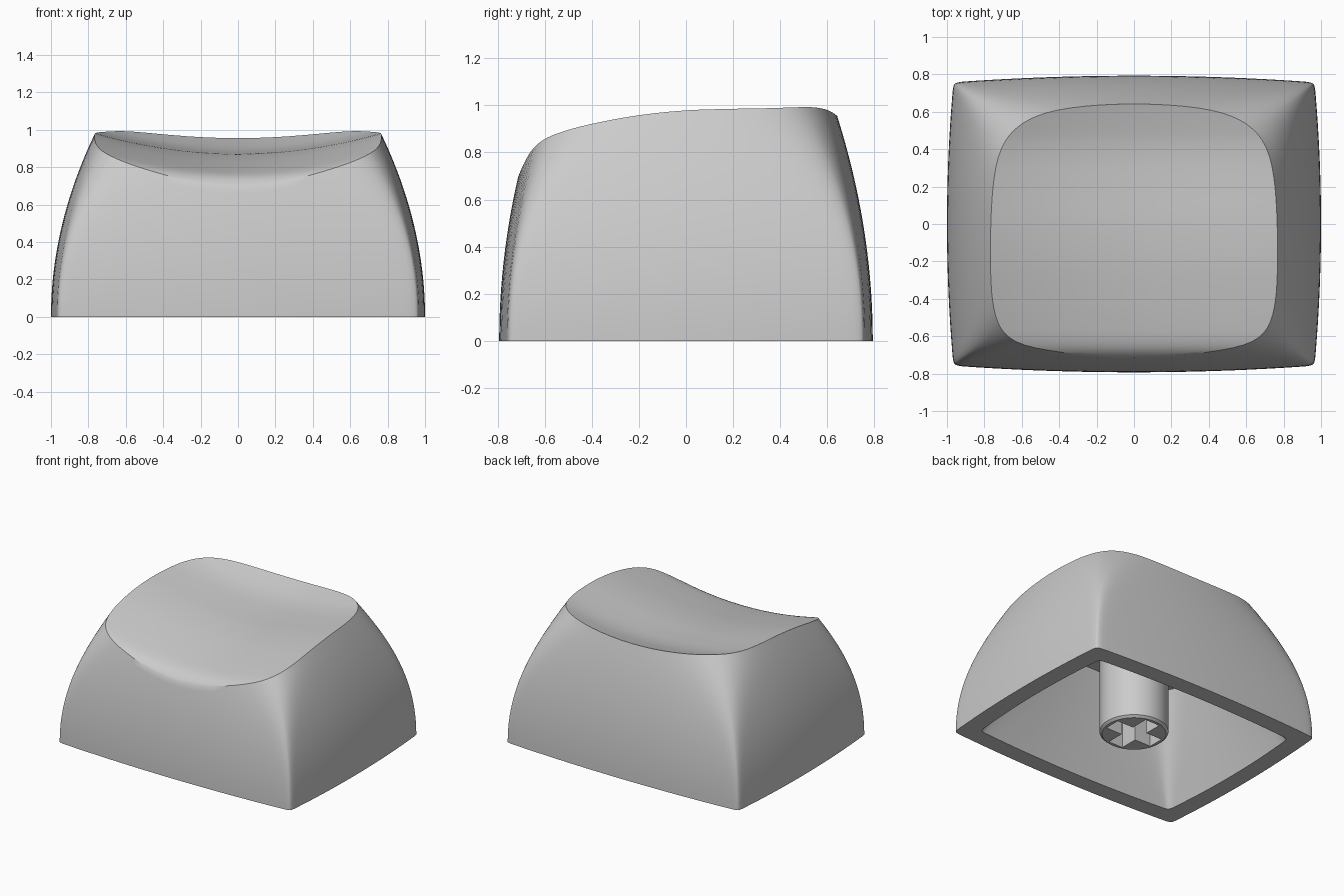
import bpy, bmesh, math

if "Cube" in bpy.data.objects:
    bpy.data.objects.remove(bpy.data.objects["Cube"])

SIDE = 28          # segments per side of the rounded rectangle
RINGS = 20
CEILING = 0.70     # height of the flat inside ceiling

# Centre line of the scooped top, front to back (y, z)
SCOOP = [(-0.80, 0.54), (-0.75, 0.63), (-0.71, 0.70), (-0.675, 0.738), (-0.62, 0.764),
         (-0.53, 0.786), (-0.4, 0.812), (-0.2, 0.846), (0, 0.867), (0.2, 0.877),
         (0.35, 0.887), (0.45, 0.902), (0.53, 0.922), (0.6, 0.942), (0.645, 0.956),
         (0.7, 0.973), (0.8, 1.0)]


def directions():
    """Ray directions round a rectangle, packed closely at the corners."""
    out = []
    corners = [(0.96, -0.75), (0.96, 0.75), (-0.96, 0.75), (-0.96, -0.75)]
    for i, (x0, y0) in enumerate(corners):
        x1, y1 = corners[(i + 1) % 4]
        for k in range(SIDE):
            u = 0.5 - 0.5 * math.cos(math.pi * k / SIDE)
            out.append((x0 + (x1 - x0) * u, y0 + (y1 - y0) * u))
    return out


def reach(c, s, a, h, bulge):
    """Distance along a ray to a side at a that bows in by bulge at height h."""
    c, q = abs(c), bulge * (s / h) ** 2
    return 2 * a / (c + math.sqrt(c * c + 4 * q * a))


def section(d, a, h, bulge, n):
    """Point of a bowed rectangle with softened corners."""
    dx = reach(d[0], d[1], a, h, bulge)
    dy = reach(d[1], d[0], h, a, bulge)
    r = (dx ** -n + dy ** -n) ** (-1 / n)
    return d[0] * r, d[1] * r


def outer(d, z):
    return section(d, 1 - 0.245 * z * z, 0.793 - 0.166 * z * z,
                   0.038 + 0.036 * z * z, 1 / (0.013 + 0.14 * z ** 3))


def inner(d, z):
    t = z / CEILING
    return section(d, 0.87 - 0.255 * t, 0.665 - 0.245 * t,
                   0.036 + 0.02 * t, 1 / (0.014 + 0.1 * t))


def slope(i):
    i = min(max(i, 1), len(SCOOP) - 2)
    (y0, z0), (y1, z1) = SCOOP[i - 1], SCOOP[i + 1]
    return (z1 - z0) / (y1 - y0)


def dish(x, y):
    """Height of the scooped top: smooth curve through SCOOP, raised at the sides."""
    y = min(max(y, SCOOP[0][0]), SCOOP[-1][0])
    i = 0
    while i < len(SCOOP) - 2 and y > SCOOP[i + 1][0]:
        i += 1
    (y0, z0), (y1, z1) = SCOOP[i], SCOOP[i + 1]
    w = y1 - y0
    t = (y - y0) / w
    z = (z0 * (1 + 2 * t) * (1 - t) ** 2 + z1 * t * t * (3 - 2 * t)
         + w * t * (1 - t) * (slope(i) * (1 - t) - slope(i + 1) * t))
    return z + 0.19 * x * x


def rim_height(d):
    lo, hi = 0.3, 1.2
    for _ in range(40):
        m = (lo + hi) / 2
        if m < dish(*outer(d, m)):
            lo = m
        else:
            hi = m
    return lo


def finish(name, bm):
    bmesh.ops.recalc_face_normals(bm, faces=bm.faces)
    me = bpy.data.meshes.new(name)
    bm.to_mesh(me)
    bm.free()
    ob = bpy.data.objects.new(name, me)
    bpy.context.collection.objects.link(ob)
    return ob


def smooth(ob):
    bpy.ops.object.select_all(action='DESELECT')
    ob.select_set(True)
    bpy.context.view_layer.objects.active = ob
    bpy.ops.object.shade_smooth_by_angle(angle=math.radians(32))


# Cap shell: ceiling -> inner walls -> bottom edge -> outer walls -> dished top
dirs = directions()
tops = [rim_height(d) for d in dirs]
bm = bmesh.new()
loops = []
for k in range(11):
    z = CEILING * (1 - k / 10)
    loops.append([bm.verts.new((*inner(d, z), z)) for d in dirs])
for k in range(RINGS + 1):
    loops.append([bm.verts.new((*outer(d, h * k / RINGS), h * k / RINGS))
                  for d, h in zip(dirs, tops)])
rim = [v.co.copy() for v in loops[-1]]
for k in range(1, RINGS):
    f = 1 - (k / RINGS) ** 1.4
    loops.append([bm.verts.new((p.x * f, p.y * f, dish(p.x * f, p.y * f))) for p in rim])
count = len(dirs)
for a, b in zip(loops, loops[1:]):
    for i in range(count):
        j = (i + 1) % count
        bm.faces.new((a[i], a[j], b[j], b[i]))
for loop, z in ((loops[0], CEILING), (loops[-1], dish(0, 0))):
    mid = bm.verts.new((0, 0, z))
    for i in range(count):
        bm.faces.new((loop[i], loop[(i + 1) % count], mid))
smooth(finish("cap_shell", bm))

# Stem: round post with a small chamfer at its lower end
bm = bmesh.new()
stem_loops = []
for r, z in ((0.218, 0.01), (0.235, 0.025), (0.235, CEILING + 0.01)):
    stem_loops.append([bm.verts.new((r * math.cos(math.tau * i / 64),
                                     r * math.sin(math.tau * i / 64), z)) for i in range(64)])
for a, b in zip(stem_loops, stem_loops[1:]):
    for i in range(64):
        j = (i + 1) % 64
        bm.faces.new((a[i], a[j], b[j], b[i]))
bm.faces.new(stem_loops[0])
bm.faces.new(stem_loops[-1])
stem = finish("stem", bm)

# Cross-shaped socket cut into the stem
L, W = 0.195, 0.06
quarter = [(L, -W), (L, W), (W, W)]
bm = bmesh.new()
pts = []
for k in range(4):
    for x, y in quarter:
        for _ in range(k):
            x, y = -y, x
        pts.append(bm.verts.new((x, y, -0.1)))
base = bm.faces.new(pts)
ext = bmesh.ops.extrude_face_region(bm, geom=[base])
bmesh.ops.translate(bm, vec=(0, 0, 0.5),
                    verts=[g for g in ext['geom'] if isinstance(g, bmesh.types.BMVert)])
cutter = finish("socket_cutter", bm)
cutter.hide_render = True

cut = stem.modifiers.new("socket", 'BOOLEAN')
cut.operation = 'DIFFERENCE'
cut.solver = 'EXACT'
cut.object = cutter
bpy.context.view_layer.objects.active = stem
bpy.ops.object.modifier_apply(modifier=cut.name)
bpy.data.objects.remove(cutter)
smooth(stem)
